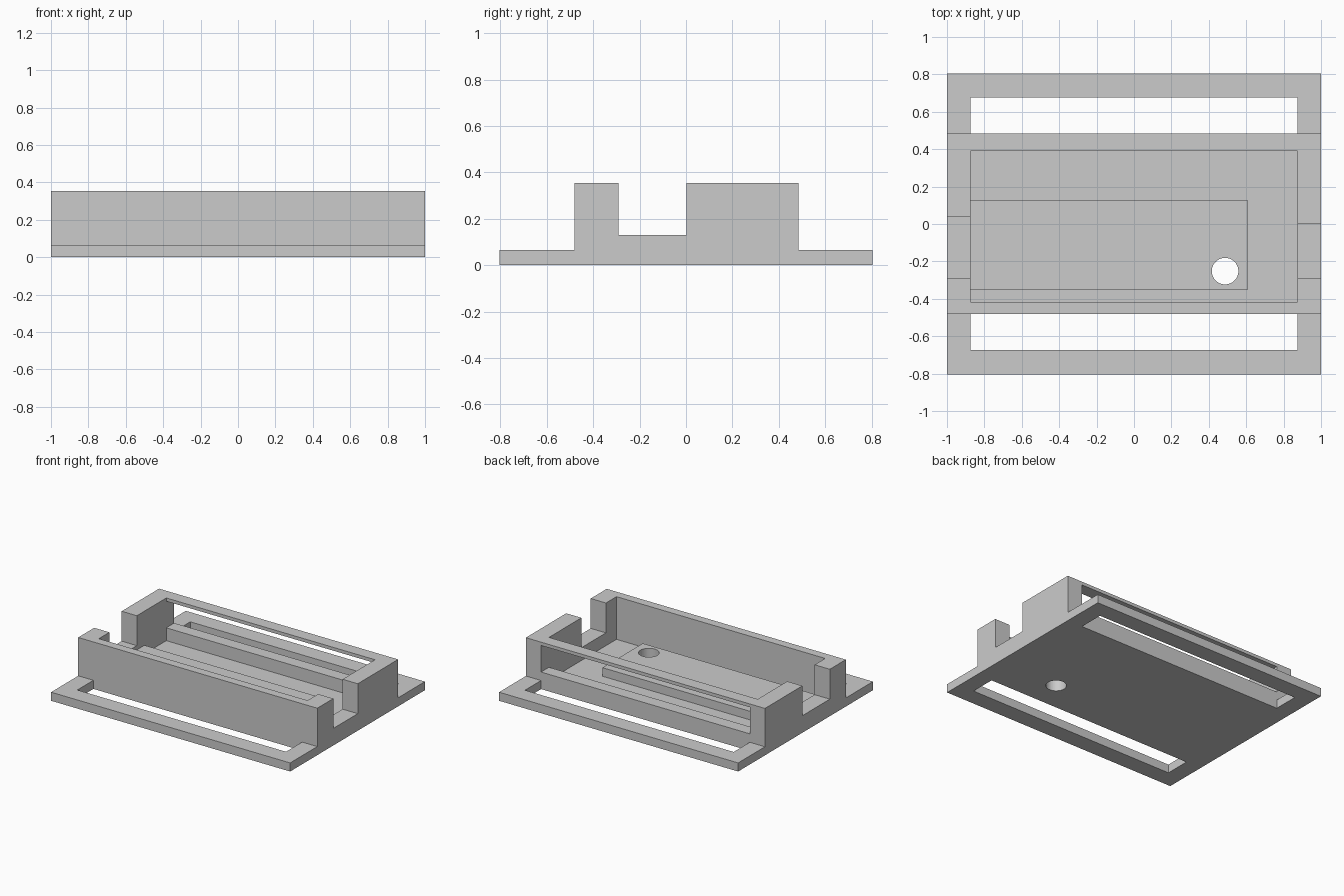
import bpy, bmesh

if "Cube" in bpy.data.objects:
    bpy.data.objects.remove(bpy.data.objects["Cube"])

IN = 0.873          # half length of the cavity and slots
BACK, FRONT = 0.485, -0.481


def add_object(name, bm):
    bmesh.ops.recalc_face_normals(bm, faces=bm.faces)
    mesh = bpy.data.meshes.new(name)
    bm.to_mesh(mesh)
    bm.free()
    ob = bpy.data.objects.new(name, mesh)
    bpy.context.collection.objects.link(ob)
    return ob


def prism(name, pts, z0, z1):
    """Extrude an xy outline from z0 to z1."""
    bm = bmesh.new()
    face = bm.faces.new([bm.verts.new((x, y, z0)) for x, y in pts])
    ext = bmesh.ops.extrude_face_region(bm, geom=[face])
    top = [v for v in ext["geom"] if isinstance(v, bmesh.types.BMVert)]
    bmesh.ops.translate(bm, verts=top, vec=(0, 0, z1 - z0))
    return add_object(name, bm)


def box(name, x0, x1, y0, y1, z0, z1):
    return prism(name, [(x0, y0), (x1, y0), (x1, y1), (x0, y1)], z0, z1)


def cut(target, cutters):
    """Subtract cutters, bake the result and remove the cutters."""
    for c in cutters:
        c.hide_render = True
        mod = target.modifiers.new("cut", "BOOLEAN")
        mod.operation = "DIFFERENCE"
        mod.solver = "EXACT"
        mod.object = c
    bpy.context.view_layer.update()
    deps = bpy.context.evaluated_depsgraph_get()
    target.data = bpy.data.meshes.new_from_object(target.evaluated_get(deps))
    target.modifiers.clear()
    for c in cutters:
        bpy.data.objects.remove(c)


def hole_cutter():
    bpy.ops.mesh.primitive_cylinder_add(vertices=48, radius=0.071, depth=1,
                                        location=(0.487, -0.252, 0))
    return bpy.context.object


# slotted mounting flanges, front and back
for name, inner, mid, outer in (("back_flange", BACK, 0.677, 0.805),
                                ("front_flange", FRONT, -0.673, -0.805)):
    prism(name, [(-1, inner), (-1, outer), (1, outer), (1, inner),
                 (IN, inner), (IN, mid), (-IN, mid), (-IN, inner)], 0, 0.065)

# tray body: cavity, two end notches, back window, drain hole
tray = box("tray_body", -1, 1, FRONT, BACK, 0, 0.355)
cut(tray, [
    box("cavity", -IN, IN, -0.416, 0.39, 0.032, 0.6),
    box("left_notch", -1.1, -0.8, -0.29, 0.038, 0.129, 0.7),
    box("right_notch", 0.8, 1.1, -0.29, 0.003, 0.129, 0.7),
    box("back_window", -IN, IN, 0.3, 0.6, 0.129, 0.33),
    hole_cutter(),
])

# raised platform on the tray floor
platform = box("platform", -IN, 0.608, -0.352, 0.129, 0.032, 0.097)
cut(platform, [hole_cutter()])
